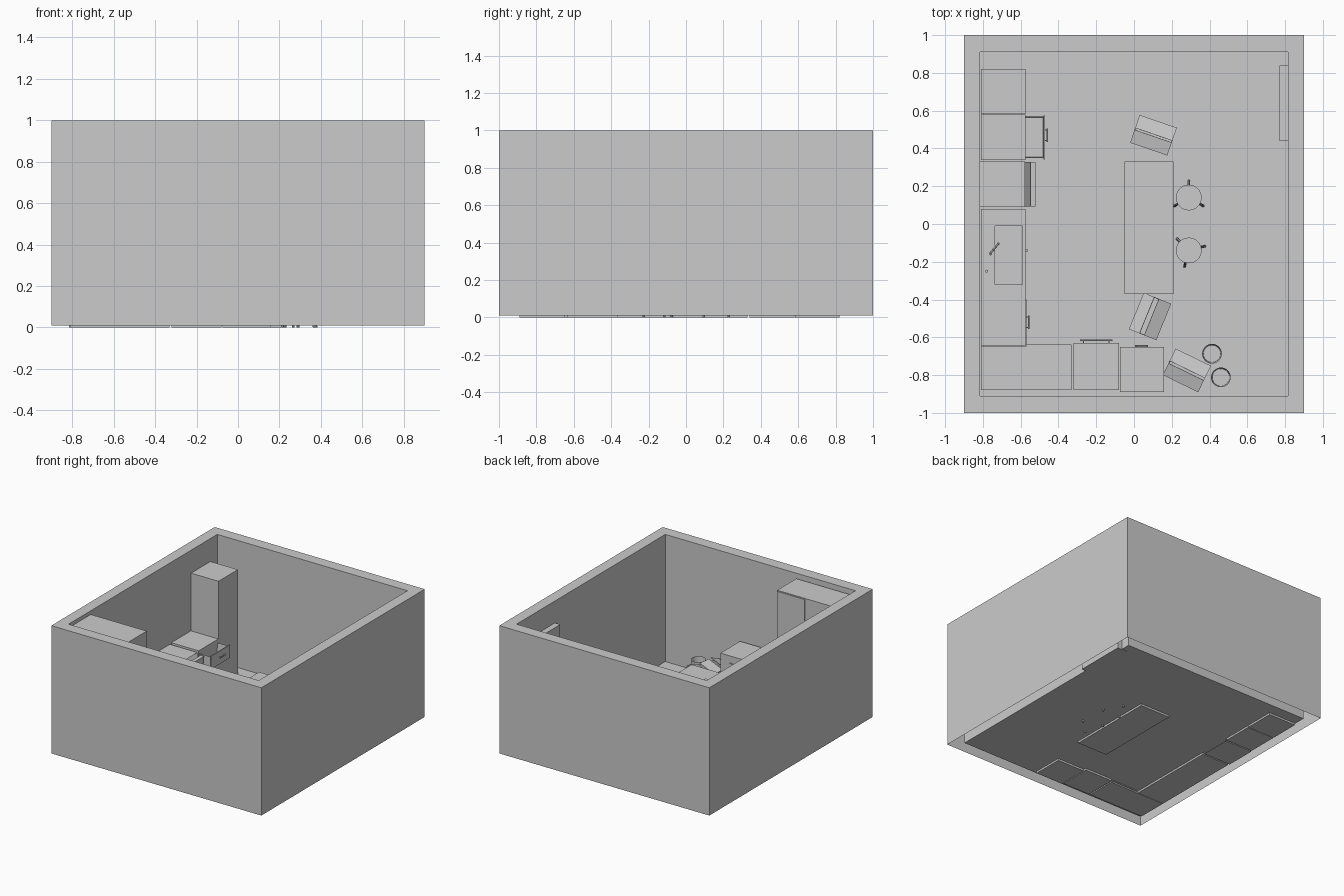
import bpy, bmesh, math
from mathutils import Matrix, Vector

if "Cube" in bpy.data.objects:
    bpy.data.objects.remove(bpy.data.objects["Cube"])


def finish(name, bm, recalc=True):
    if recalc:
        bmesh.ops.recalc_face_normals(bm, faces=bm.faces)
    me = bpy.data.meshes.new(name)
    bm.to_mesh(me)
    bm.free()
    ob = bpy.data.objects.new(name, me)
    bpy.context.collection.objects.link(ob)
    return ob


def add_box(bm, x0, x1, y0, y1, z0, z1):
    m = Matrix.Translation(((x0 + x1) / 2, (y0 + y1) / 2, (z0 + z1) / 2)) @ \
        Matrix.Diagonal((x1 - x0, y1 - y0, z1 - z0, 1))
    return bmesh.ops.create_cube(bm, size=1, matrix=m)["verts"]


def box(name, *b):
    bm = bmesh.new()
    add_box(bm, *b)
    return finish(name, bm)


def hollow(name, b, axis, thick):
    """Box with a recess cut into the face pointing along axis."""
    bm = bmesh.new()
    add_box(bm, *b)
    axis = Vector(axis)
    bm.normal_update()
    face = max(bm.faces, key=lambda f: f.normal.dot(axis))
    bmesh.ops.inset_individual(bm, faces=[face], thickness=thick)
    i = [abs(a) for a in axis].index(1)
    depth = b[2 * i + 1] - b[2 * i] - thick
    bmesh.ops.translate(bm, verts=face.verts, vec=-axis * depth)
    return finish(name, bm, False)


def tube(bm, p, q, r, n=12):
    p, q = Vector(p), Vector(q)
    rot = (q - p).to_track_quat('Z', 'Y').to_matrix().to_4x4()
    bmesh.ops.create_cone(bm, cap_ends=True, segments=n, radius1=r, radius2=r,
                          depth=(q - p).length, matrix=Matrix.Translation((p + q) / 2) @ rot)


def smooth(ob):
    bpy.context.view_layer.objects.active = ob
    ob.select_set(True)
    bpy.ops.object.shade_smooth_by_angle()
    ob.select_set(False)


def handle(name, c, axis, length, out):
    """Bar handle with two posts; out is the direction away from the front."""
    c, a, o = Vector(c), Vector(axis) * length / 2, Vector(out)
    bm = bmesh.new()
    tube(bm, c + o - a, c + o + a, 0.004, 8)
    for s in (-0.8, 0.8):
        tube(bm, c + a * s, c + a * s + o, 0.003, 8)
    smooth(finish(name, bm))


# Room shell: outer walls, rim, inner walls and floor, open underneath
bm = bmesh.new()
rings = []
for hx, hy, z in ((0.9, 1, 0.01), (0.9, 1, 1), (0.815, 0.91, 1), (0.815, 0.91, 0.015)):
    rings.append([bm.verts.new((sx * hx, sy * hy, z))
                  for sx, sy in ((-1, -1), (1, -1), (1, 1), (-1, 1))])
for a, b in zip(rings, rings[1:]):
    for i in range(4):
        j = (i + 1) % 4
        bm.faces.new((a[i], a[j], b[j], b[i]))
bm.faces.new(rings[-1])
finish("room_shell", bm, False)
box("room_door", 0.77, 0.855, 0.44, 0.84, 0.01, 0.83)

# Tall units
box("fridge", -0.81, -0.575, 0.583, 0.82, 0, 0.826)
box("corner_tall_cabinet", -0.81, -0.33, -0.88, -0.645, 0, 0.975)
box("tall_cabinet_front", -0.57, -0.332, -0.645, -0.637, 0.01, 0.97)

# Drawer cabinet with the top drawer pulled out
box("drawer_cabinet", -0.81, -0.575, 0.34, 0.58, 0, 0.38)
hollow("open_drawer", (-0.58, -0.475, 0.35, 0.57, 0.27, 0.355), (0, 0, 1), 0.008)
box("drawer_front", -0.478, -0.47, 0.342, 0.575, 0.265, 0.365)
handle("drawer_handle", (-0.47, 0.47, 0.32), (0, 1, 0), 0.07, (0.012, 0, 0))

# Dishwasher with its door ajar
hollow("dishwasher", (-0.815, -0.578, 0.09, 0.33, 0, 0.37), (1, 0, 0), 0.012)
door = box("dishwasher_door", 0, 0.026, 0.092, 0.328, 0, 0.33)
door.location = (-0.578, 0, 0.03)
door.rotation_euler.y = math.atan2(0.03, 0.33)

# Sink counter with basin and tap
bm = bmesh.new()
xs, ys = (-0.81, -0.735, -0.59, -0.575), (-0.642, -0.32, -0.01, 0.08)
for i in range(3):
    for j in range(3):
        if (i, j) != (1, 1):
            add_box(bm, xs[i], xs[i + 1], ys[j], ys[j + 1], 0, 0.36)
add_box(bm, xs[1], xs[2], ys[1], ys[2], 0, 0.28)
bmesh.ops.remove_doubles(bm, verts=bm.verts, dist=1e-4)
# drop the internal faces shared by neighbouring blocks
seen = {}
for f in bm.faces:
    c = f.calc_center_median()
    seen.setdefault(tuple(round(v, 4) for v in c), []).append(f)
bmesh.ops.delete(bm, geom=[f for g in seen.values() if len(g) > 1 for f in g], context='FACES')
finish("sink_counter", bm)
bm = bmesh.new()
tube(bm, (-0.76, -0.16, 0.35), (-0.76, -0.16, 0.44), 0.006)
tube(bm, (-0.765, -0.16, 0.44), (-0.715, -0.1, 0.44), 0.006)
tube(bm, (-0.78, -0.25, 0.35), (-0.78, -0.25, 0.38), 0.008)
smooth(finish("tap", bm))
box("sink_cabinet_door", -0.575, -0.568, -0.637, -0.4, 0.03, 0.34)
handle("sink_cabinet_handle", (-0.568, -0.52, 0.3), (0, 1, 0), 0.07, (0.01, 0, 0))
box("sink_knob", -0.575, -0.562, -0.145, -0.135, 0.29, 0.3)

# Oven and washing machine along the front wall
box("oven", -0.32, -0.08, -0.88, -0.63, 0, 0.36)
handle("oven_handle", (-0.2, -0.63, 0.29), (1, 0, 0), 0.17, (0, 0.014, 0))
box("washing_machine", -0.075, 0.16, -0.89, -0.65, 0, 0.355)
handle("washer_handle", (0.04, -0.65, 0.3), (1, 0, 0), 0.07, (0, 0.006, 0))

# Island
box("island", -0.05, 0.21, -0.37, 0.33, 0, 0.36)

# Three-legged stools
for k, (x, y, turn) in enumerate(((0.29, 0.14, 90), (0.29, -0.14, 15))):
    bm = bmesh.new()
    tube(bm, (x, y, 0.255), (x, y, 0.28), 0.068, 32)
    for i in range(3):
        a = math.radians(turn + 120 * i)
        d = Vector((math.cos(a), math.sin(a), 0))
        c = Vector((x, y, 0))
        tube(bm, c + d * 0.09, c + d * 0.045 + Vector((0, 0, 0.26)), 0.007, 8)
    smooth(finish("stool_%d" % (k + 1), bm))

# Round open bins
for k, (x, y) in enumerate(((0.413, -0.687), (0.46, -0.812))):
    bm = bmesh.new()
    c = Matrix.Translation((x, y, 0.09))
    bmesh.ops.create_cone(bm, cap_ends=True, segments=32, radius1=0.045, radius2=0.052,
                          depth=0.15, matrix=c)
    bm.normal_update()
    top = max(bm.faces, key=lambda f: f.normal.z)
    bmesh.ops.inset_individual(bm, faces=[top], thickness=0.006)
    bmesh.ops.translate(bm, verts=top.verts, vec=(0, 0, -0.14))
    smooth(finish("round_bin_%d" % (k + 1), bm, False))

# Cartons with a pair of lid flaps: centre, turn, flap angles
for k, (x, y, turn, f0, f1) in enumerate(((0.103, 0.47, -19, 12, 12), (0.085, -0.49, 68, 35, 20),
                                          (0.28, -0.775, -26, 12, 20))):
    place = Matrix.Translation((x, y, 0)) @ Matrix.Rotation(math.radians(turn), 4, 'Z')
    w, d, h = 0.104, 0.077, 0.17
    ob = hollow("carton_%d" % (k + 1), (-w, w, -d, d, 0.015, h), (0, 0, 1), 0.004)
    ob.matrix_world = place
    for s, ang in ((1, f0), (-1, f1)):
        flap = box("carton_flap", -w, w, -0.074 if s > 0 else 0, 0 if s > 0 else 0.074, 0, 0.003)
        flap.matrix_world = place @ Matrix.Translation((0, s * d, h)) @ \
            Matrix.Rotation(math.radians(-s * ang), 4, 'X')
